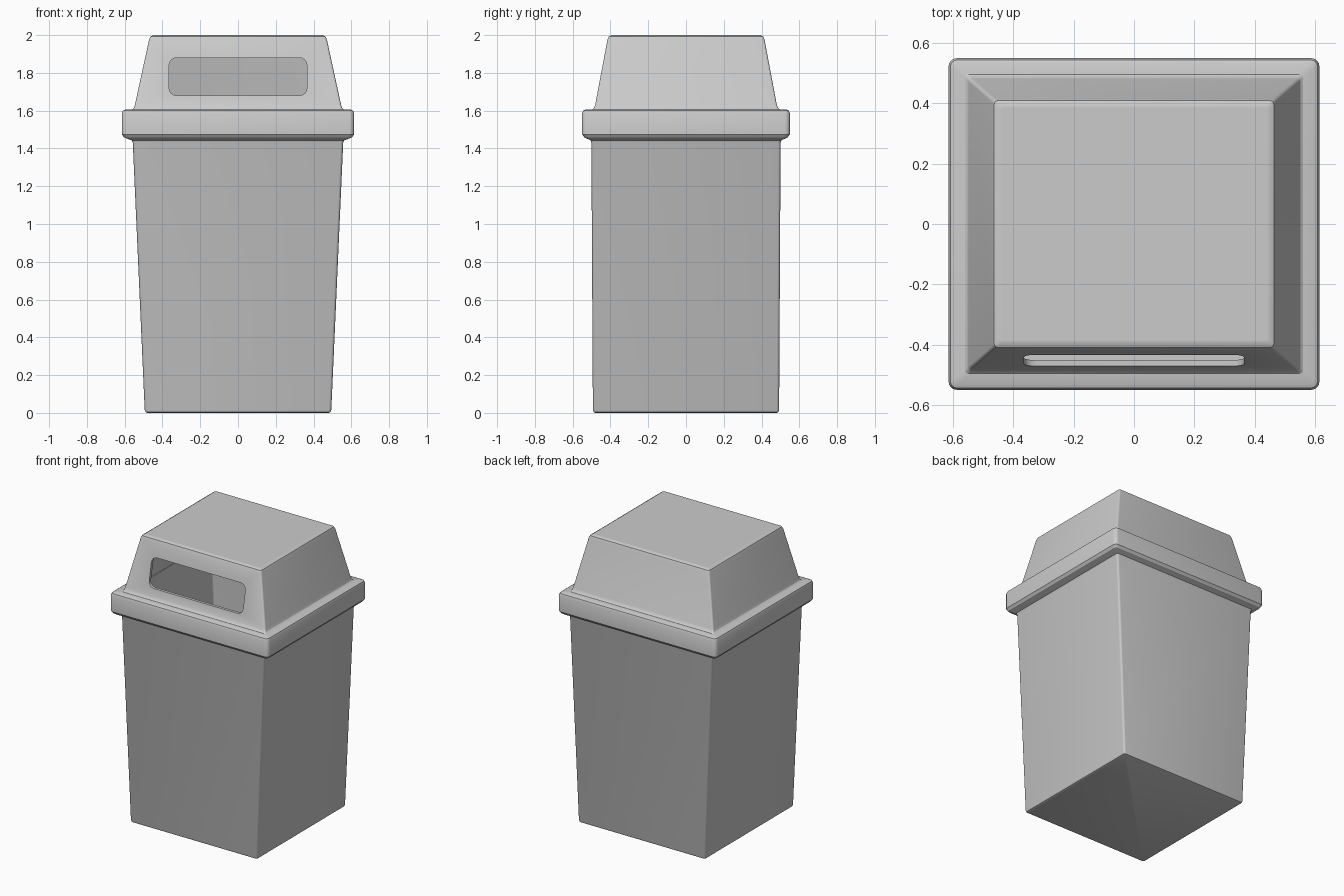
import bpy, bmesh, math

if "Cube" in bpy.data.objects:
    bpy.data.objects.remove(bpy.data.objects["Cube"])


def rounded_rect(hx, hy, r, segs=4):
    pts = []
    for i, (sx, sy) in enumerate(((1, 1), (-1, 1), (-1, -1), (1, -1))):
        for k in range(segs + 1):
            a = math.pi / 2 * (i + k / segs)
            pts.append((sx * (hx - r) + r * math.cos(a),
                        sy * (hy - r) + r * math.sin(a)))
    return pts


def loft(name, rings):
    """Skin rounded rectangles given as (z, half x, half y, corner radius), capped at both ends."""
    bm = bmesh.new()
    loops = [[bm.verts.new((x, y, z)) for x, y in rounded_rect(hx, hy, r)]
             for z, hx, hy, r in rings]
    n = len(loops[0])
    for a, b in zip(loops, loops[1:]):
        for i in range(n):
            j = (i + 1) % n
            bm.faces.new((a[i], a[j], b[j], b[i]))
    bm.faces.new(loops[0][::-1])
    bm.faces.new(loops[-1])
    bmesh.ops.recalc_face_normals(bm, faces=bm.faces)
    mesh = bpy.data.meshes.new(name)
    bm.to_mesh(mesh)
    bm.free()
    obj = bpy.data.objects.new(name, mesh)
    bpy.context.collection.objects.link(obj)
    return obj


def activate(obj):
    bpy.ops.object.select_all(action='DESELECT')
    obj.select_set(True)
    bpy.context.view_layer.objects.active = obj


# Tapered hollow bin with a rounded collar: outside going up, inside going down
body = loft("bin_body", [
    (0.000, 0.480, 0.480, 0.010),
    (0.004, 0.489, 0.489, 0.012),
    (0.015, 0.494, 0.493, 0.014),
    (1.430, 0.557, 0.501, 0.014),
    (1.443, 0.563, 0.506, 0.016),
    (1.450, 0.582, 0.520, 0.018),
    (1.458, 0.603, 0.538, 0.022),
    (1.475, 0.615, 0.550, 0.026),
    (1.585, 0.615, 0.550, 0.026),
    (1.600, 0.609, 0.544, 0.022),
    (1.606, 0.597, 0.532, 0.018),
    (1.606, 0.525, 0.465, 0.010),
    (1.430, 0.535, 0.480, 0.010),
    (0.022, 0.472, 0.472, 0.010)])

# Hollow hood with a small flare at its foot
lid = loft("lid_hood", [
    (1.603, 0.565, 0.500, 0.012),
    (1.612, 0.553, 0.490, 0.012),
    (1.630, 0.546, 0.481, 0.012),
    (1.975, 0.471, 0.416, 0.012),
    (1.992, 0.464, 0.409, 0.012),
    (2.000, 0.450, 0.395, 0.012),
    (1.980, 0.449, 0.394, 0.010)][:6] + [
    (2.000, 0.440, 0.385, 0.012)])
cavity = loft("lid_cavity_cutter", [
    (1.590, 0.534, 0.469, 0.010),
    (1.980, 0.449, 0.394, 0.010)])

# Letterbox opening in the front of the hood
slot = loft("slot_cutter", [(-0.15, 0.365, 0.10, 0.04), (0.15, 0.365, 0.10, 0.04)])
slot.rotation_euler = (math.pi / 2, 0, 0)
slot.location = (0, -0.45, 1.78)

for cutter in (cavity, slot):
    cutter.hide_render = True
    mod = lid.modifiers.new(cutter.name, 'BOOLEAN')
    mod.operation = 'DIFFERENCE'
    mod.solver = 'EXACT'
    mod.object = cutter
    activate(lid)
    bpy.ops.object.modifier_apply(modifier=mod.name)
    bpy.data.objects.remove(cutter)

for obj in (body, lid):
    activate(obj)
    bpy.ops.object.shade_smooth_by_angle(angle=math.radians(30))
